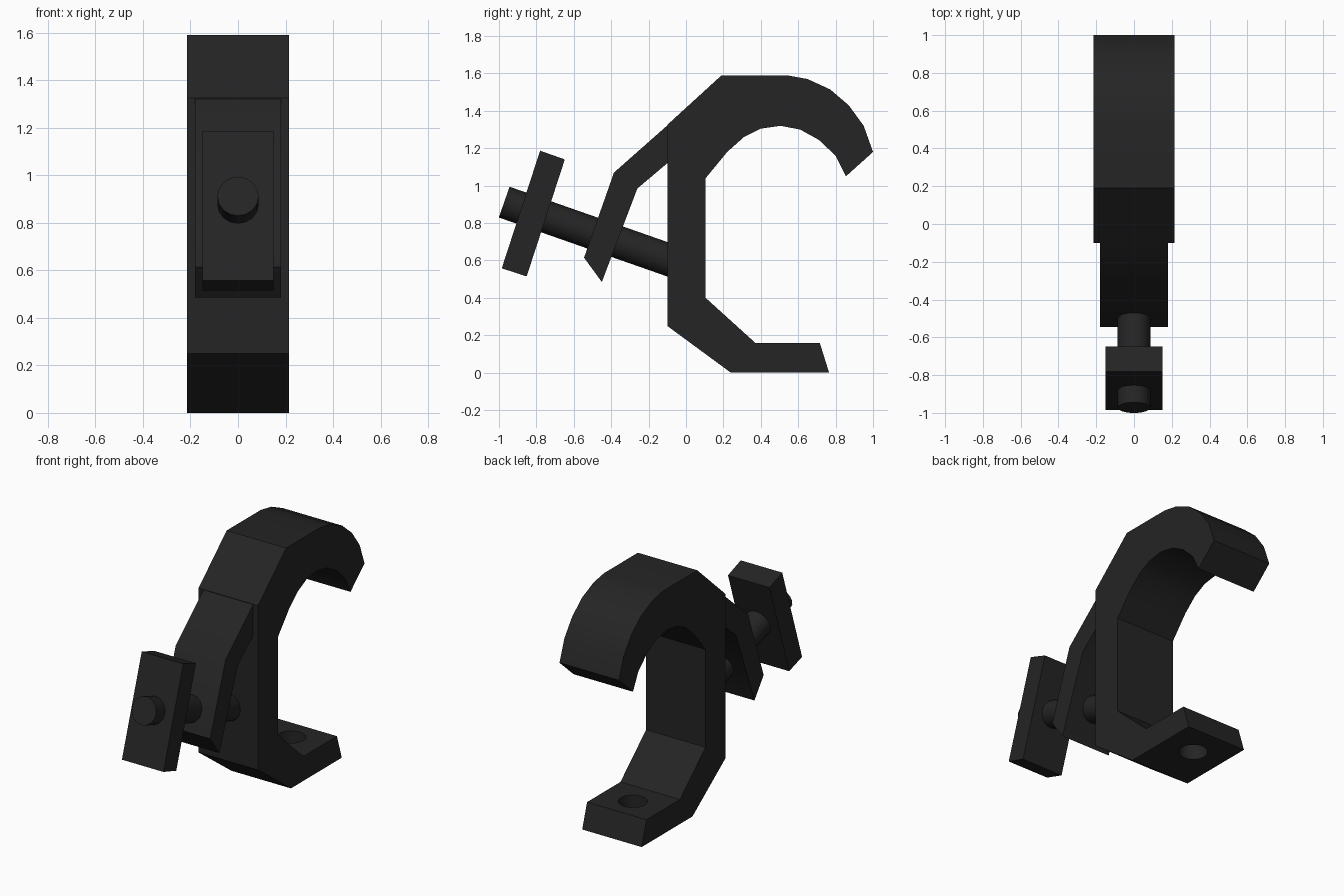
import bpy
import bmesh
from mathutils import Vector

cube = bpy.data.objects.get("Cube")
if cube:
    bpy.data.objects.remove(cube, do_unlink=True)

# Single dark finish
black = bpy.data.materials.new("matte_black")
black.use_nodes = True
colour = (0.018, 0.018, 0.018, 1)
black.diffuse_color = colour
bsdf = next(n for n in black.node_tree.nodes if n.type == 'BSDF_PRINCIPLED')
bsdf.inputs["Base Color"].default_value = colour


def activate(obj):
    bpy.ops.object.select_all(action='DESELECT')
    obj.select_set(True)
    bpy.context.view_layer.objects.active = obj


def finish(obj):
    activate(obj)
    bpy.ops.object.shade_smooth_by_angle()


def extrude_profile(name, points, half_width):
    """Side outline (y, z) extruded evenly across x."""
    bm = bmesh.new()
    face = bm.faces.new([bm.verts.new((-half_width, y, z)) for y, z in points])
    result = bmesh.ops.extrude_face_region(bm, geom=[face])
    moved = [v for v in result["geom"] if isinstance(v, bmesh.types.BMVert)]
    bmesh.ops.translate(bm, verts=moved, vec=(2 * half_width, 0, 0))
    bmesh.ops.recalc_face_normals(bm, faces=bm.faces)
    mesh = bpy.data.meshes.new(name)
    bm.to_mesh(mesh)
    bm.free()
    mesh.materials.append(black)
    obj = bpy.data.objects.new(name, mesh)
    bpy.context.collection.objects.link(obj)
    return obj


def cylinder(name, start, end, radius, sides):
    start, end = Vector(start), Vector(end)
    axis = end - start
    bpy.ops.mesh.primitive_cylinder_add(
        vertices=sides, radius=radius, depth=axis.length,
        location=(start + end) / 2,
        rotation=axis.to_track_quat('Z', 'X').to_euler())
    obj = bpy.context.object
    obj.name = name
    obj.data.materials.append(black)
    return obj


# Main clamp body: foot, upright and curved hook
foot_and_post = [(0.105, 1.04), (0.105, 0.40), (0.37, 0.16), (0.715, 0.16),
                 (0.765, 0), (0.24, 0), (-0.1, 0.25), (-0.1, 1.325), (0.19, 1.59)]
outer_arc = [(0.54, 1.59), (0.65, 1.57), (0.77, 1.515), (0.87, 1.43),
             (0.95, 1.32), (1.0, 1.18)]
inner_arc = [(0.855, 1.05), (0.80, 1.16), (0.71, 1.245), (0.61, 1.30),
             (0.505, 1.32), (0.40, 1.305), (0.31, 1.26), (0.22, 1.18)]
body = extrude_profile("clamp_body", foot_and_post + outer_arc + inner_arc, 0.215)

# Round bolt hole through the foot
cutter = cylinder("hole_cutter", (0, 0.55, -0.1), (0, 0.55, 0.26), 0.087, 24)
cutter.hide_render = True
hole = body.modifiers.new("bolt_hole", 'BOOLEAN')
hole.operation = 'DIFFERENCE'
hole.solver = 'EXACT'
hole.object = cutter
activate(body)
bpy.ops.object.modifier_apply(modifier=hole.name)
bpy.data.objects.remove(cutter, do_unlink=True)
finish(body)

# Bent strap hanging from the front of the upright
strap = extrude_profile("bent_strap", [
    (-0.1, 1.322), (-0.385, 1.07), (-0.545, 0.615), (-0.45, 0.485),
    (-0.26, 0.985), (-0.1, 1.12)], 0.18)
finish(strap)

# Tightening handle plate
plate = extrude_profile("handle_plate", [
    (-0.78, 1.187), (-0.648, 1.14), (-0.852, 0.515), (-0.985, 0.558)], 0.15)
finish(plate)

# Threaded rod through plate and strap into the upright
rod = cylinder("screw_rod", (0, -0.972, 0.912), (0, -0.03, 0.582), 0.087, 16)
finish(rod)
